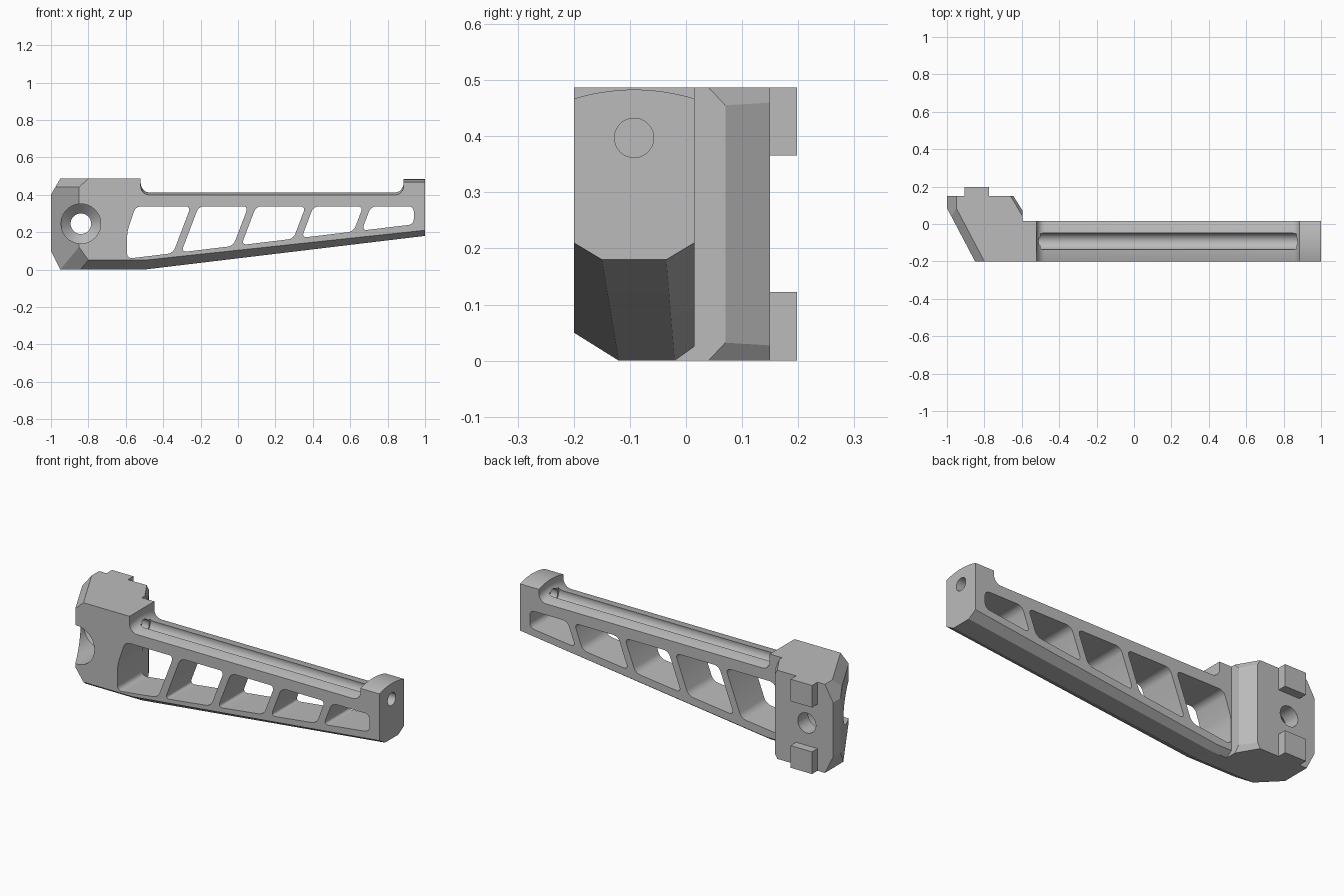
import bpy, bmesh, math
from mathutils import Vector, Matrix

if "Cube" in bpy.data.objects:
    bpy.data.objects.remove(bpy.data.objects["Cube"], do_unlink=True)

grey = bpy.data.materials.new("satin_grey")
grey.use_nodes = True
colour = (0.5, 0.5, 0.5, 1)
grey.diffuse_color = colour
grey.node_tree.nodes["Principled BSDF"].inputs["Base Color"].default_value = colour

FRONT, BACK, TOP = -0.2, 0.015, 0.487
MID = (FRONT + BACK) / 2


def finish(name, bm):
    bmesh.ops.recalc_face_normals(bm, faces=bm.faces)
    mesh = bpy.data.meshes.new(name)
    bm.to_mesh(mesh)
    bm.free()
    mesh.materials.append(grey)
    ob = bpy.data.objects.new(name, mesh)
    bpy.context.collection.objects.link(ob)
    return ob


def loft(sections):
    """Closed solid through matching rings of points."""
    bm = bmesh.new()
    rings = [[bm.verts.new(p) for p in s] for s in sections]
    n = len(rings[0])
    for a, b in zip(rings, rings[1:]):
        for i in range(n):
            j = (i + 1) % n
            bm.faces.new((a[i], a[j], b[j], b[i]))
    bm.faces.new(rings[0])
    bm.faces.new(rings[-1])
    bmesh.ops.recalc_face_normals(bm, faces=bm.faces)
    return bm


def slice_off(bm, a, b, c, inside):
    """Trim a convex solid by the plane through three points."""
    a, b, c = Vector(a), Vector(b), Vector(c)
    normal = (b - a).cross(c - a).normalized()
    if (Vector(inside) - a).dot(normal) > 0:
        normal.negate()
    bmesh.ops.bisect_plane(bm, geom=bm.verts[:] + bm.edges[:] + bm.faces[:],
                           plane_co=a, plane_no=normal, clear_outer=True)
    bmesh.ops.holes_fill(bm, edges=[e for e in bm.edges if e.is_boundary])


def turned(axis, rings, a, b):
    """Round cutter from (position, radius) pairs along x or y."""
    angles = [math.tau * i / 40 for i in range(40)]
    out = []
    for t, r in rings:
        uv = [(a + r * math.cos(k), b + r * math.sin(k)) for k in angles]
        out.append([(t, u, v) if axis == "x" else (u, t, v) for u, v in uv])
    return finish("bore_cutter", loft(out))


def combine(target, other, operation):
    mod = target.modifiers.new("combine", "BOOLEAN")
    mod.operation, mod.object, mod.solver = operation, other, "EXACT"
    other.hide_render = True
    bpy.context.view_layer.objects.active = target
    bpy.ops.object.modifier_apply(modifier=mod.name)
    bpy.data.objects.remove(other, do_unlink=True)


# Tapered arm with chamfered underside
def arm_section(x, base, front_w, front_h, back_w, back_h):
    return [(x, FRONT, TOP), (x, FRONT, base + front_h), (x, FRONT + front_w, base),
            (x, BACK - back_w, base), (x, BACK, base + back_h), (x, BACK, TOP)]


arm = finish("handle_arm", loft([
    arm_section(-0.63, 0, 0.08, 0.05, 0.035, 0.025),
    arm_section(-0.5, 0, 0.08, 0.05, 0.035, 0.025),
    arm_section(1, 0.18, 0.05, 0.03, 0.05, 0.03)]))

# Clamp head, faceted
outline = [(-1, 0.15), (-1, 0.085), (-0.85, FRONT), (-0.595, FRONT),
           (-0.595, 0.07), (-0.645, 0.15)]
bm = loft([[(x, y, z) for x, y in outline] for z in (0, TOP)])
core = (-0.8, 0, 0.25)
facets = [
    ((-1, 0, 0.4), (-1, 1, 0.4), (-0.95, 0, TOP)),
    ((-1, 0, 0.1), (-1, 1, 0.1), (-0.95, 0, 0)),
    ((-1, 0.085, 0.44), (-0.85, FRONT, 0.44), (-0.8, FRONT, TOP)),
    ((-0.85, FRONT, 0.12), (-0.8, FRONT, 0.05), (-0.95, -0.01, 0)),
    ((0, FRONT, 0.05), (1, FRONT, 0.05), (0, FRONT + 0.08, 0)),
    ((-0.595, 0.07, 0.455), (-0.595, 0.04, TOP), (-0.66, 0.15, TOP)),
    ((-0.595, 0.07, 0.032), (-0.595, 0.04, 0), (-0.66, 0.15, 0)),
]
for facet in facets:
    slice_off(bm, *facet, core)
head = finish("clamp_head", bm)
combine(arm, head, "UNION")


# Domed top: recess along the arm and crowned tip
def dome(y, crest):
    return crest - 0.016 * ((y - MID) / (BACK - MID)) ** 2


def recess_section(y):
    z, r, left, right = dome(y, 0.415), 0.045, -0.52, 0.885
    steps = [math.pi / 2 * i / 6 for i in range(7)]
    pts = [(left, y, 0.6)]
    pts += [(left + r - r * math.cos(k), y, z + r - r * math.sin(k)) for k in steps]
    pts += [(right - r + r * math.cos(k), y, z + r - r * math.sin(k)) for k in reversed(steps)]
    return pts + [(right, y, 0.6)]


rows = [MID + 0.012 * i for i in range(-10, 11)]
combine(arm, finish("recess_cutter", loft([recess_section(y) for y in rows])), "DIFFERENCE")
combine(arm, finish("tip_cutter", loft(
    [[(0.87, y, 0.6), (0.87, y, dome(y, 0.483)), (1.1, y, dome(y, 0.483)), (1.1, y, 0.6)]
     for y in rows])), "DIFFERENCE")

# Five slanted lightening windows
TOP_Z, LEAN = 0.338, 0.38


def floor_z(x):
    return 0.09 + 0.12 * (x + 0.325)


def lower_corner(top_x):
    # where the leaning side meets the sloping floor
    z = (floor_z(top_x) - 0.12 * LEAN * TOP_Z) / (1 - 0.12 * LEAN)
    return top_x - LEAN * (TOP_Z - z), z


for i in range(5):
    left = -0.517 + 0.307 * i
    right = left + 0.265
    pts = [(left, TOP_Z)]
    if i < 4:
        pts += [(right, TOP_Z), lower_corner(right)]
    else:
        pts += [(0.94, TOP_Z), (0.94, floor_z(0.94))]
    if i == 0:
        pts[0] = (-0.547, TOP_Z)
        pts += [(-0.593, floor_z(-0.593)), (-0.593, 0.2)]
    else:
        pts.append(lower_corner(left))
    bm = loft([[(x, y, z) for x, z in pts] for y in (-0.3, 0.1)])
    sides = [e for e in bm.edges if abs(e.verts[0].co.y - e.verts[1].co.y) > 0.3]
    bmesh.ops.bevel(bm, geom=sides, offset=0.028, segments=5, profile=0.5, affect="EDGES")
    combine(arm, finish("window_cutter", bm), "DIFFERENCE")

# Rod groove, rod bore and countersunk bolt hole
combine(arm, turned("x", [(-0.5, 0.045), (0.87, 0.045)], MID, 0.402), "DIFFERENCE")
combine(arm, turned("x", [(-0.58, 0.035), (1.1, 0.035)], MID, 0.397), "DIFFERENCE")
combine(arm, turned("y", [(-0.3, 0.106), (0.01, 0.106), (0.06, 0.055), (0.3, 0.055)],
                    -0.84, 0.245), "DIFFERENCE")

# Locating lugs on the back of the head
lugs = []
for name, low, high in (("upper_lug", 0.366, TOP), ("lower_lug", 0, 0.122)):
    bm = bmesh.new()
    bmesh.ops.create_cube(bm, size=1, matrix=Matrix.LocRotScale(
        (-0.84, 0.168, (low + high) / 2), None, (0.13, 0.06, high - low)))
    lugs.append(finish(name, bm))

# Smooth the rounded areas, keep facets crisp
bpy.ops.object.select_all(action="DESELECT")
for ob in [arm] + lugs:
    ob.select_set(True)
bpy.context.view_layer.objects.active = arm
bpy.ops.object.shade_smooth_by_angle(angle=math.radians(22))
